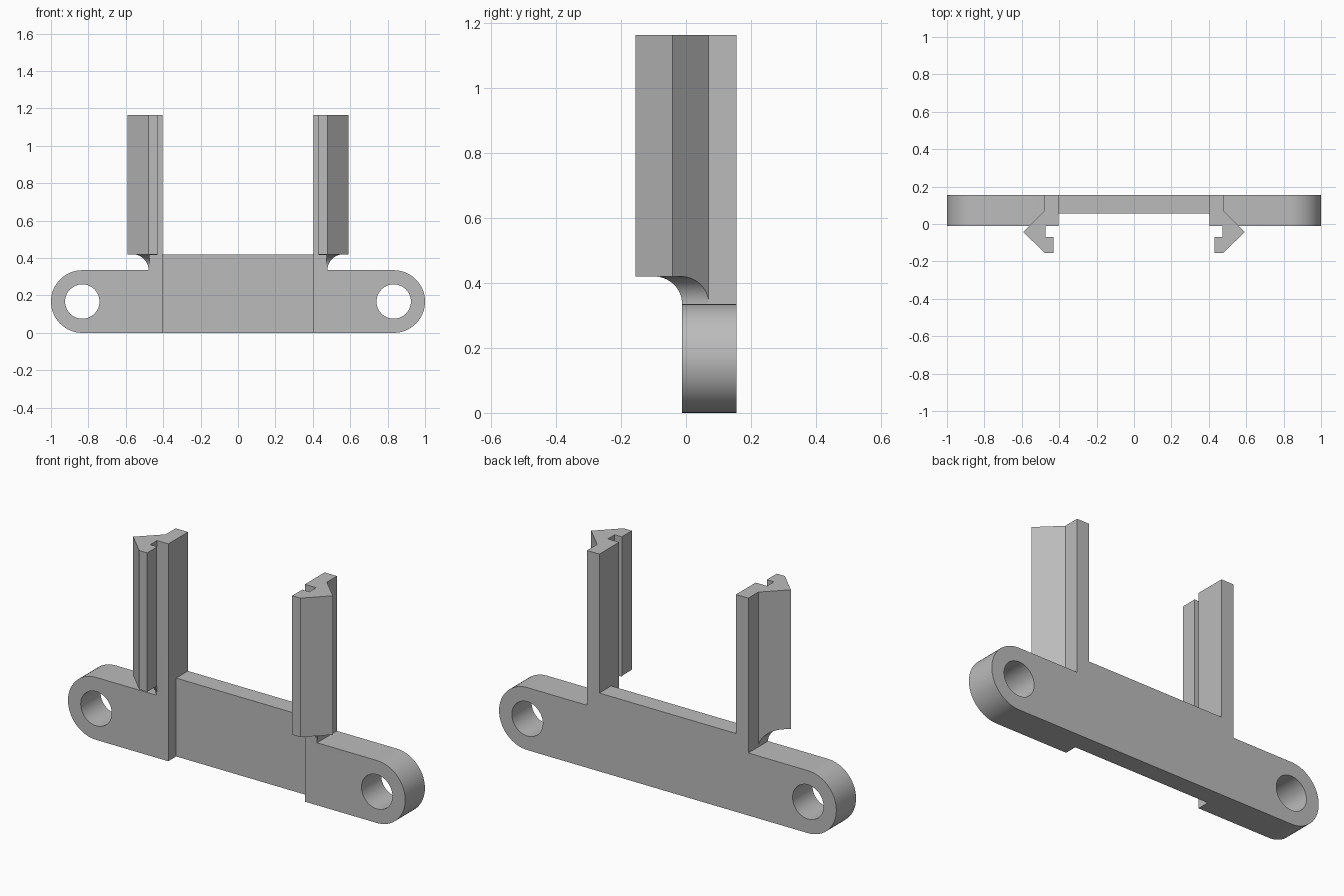
import bpy, bmesh
from math import sin, cos, pi, radians
from mathutils import Vector

cube = bpy.data.objects.get("Cube")
if cube:
    bpy.data.objects.remove(cube)

grey = bpy.data.materials.new("plain grey")
grey.use_nodes = True
grey.diffuse_color = (0.5, 0.5, 0.5, 1)
grey.node_tree.nodes["Principled BSDF"].inputs["Base Color"].default_value = (0.5, 0.5, 0.5, 1)

BACK, FRONT, RECESS = 0.155, -0.012, 0.055   # depths of the plate
ARM, MIDDLE, TOP = 0.335, 0.42, 1.165        # heights
INNER, OUTER = 0.405, 0.478                  # sides of each post
R = ARM / 2
HOLE_X = 1 - R


def arc(cx, cy, r, start, end, steps):
    angles = [radians(start + (end - start) * i / steps) for i in range(steps + 1)]
    return [(cx + r * cos(a), cy + r * sin(a)) for a in angles]


def prism(name, outline, axis, low, high):
    """Extrude a 2D outline along an axis; the outline uses the other two axes in order."""
    def place(p, d):
        co = list(p)
        co.insert("xyz".index(axis), d)
        return Vector(co)
    bm = bmesh.new()
    face = bm.faces.new([bm.verts.new(place(p, low)) for p in outline])
    moved = bmesh.ops.extrude_face_region(bm, geom=[face])["geom"]
    for v in moved:
        if isinstance(v, bmesh.types.BMVert):
            v.co["xyz".index(axis)] = high
    bmesh.ops.recalc_face_normals(bm, faces=bm.faces)
    mesh = bpy.data.meshes.new(name)
    bm.to_mesh(mesh)
    bm.free()
    mesh.materials.append(grey)
    obj = bpy.data.objects.new(name, mesh)
    bpy.context.collection.objects.link(obj)
    return obj


def combine(target, tool, operation):
    """Apply a boolean and remove the helper."""
    mod = target.modifiers.new("boolean", 'BOOLEAN')
    mod.operation, mod.solver, mod.object = operation, 'EXACT', tool
    bpy.context.view_layer.objects.active = target
    bpy.ops.object.modifier_apply(modifier=mod.name)
    bpy.data.objects.remove(tool)


def mirrored(points, side):
    return [(side * x, other) for x, other in points]


# Plate: two rounded arms with a taller middle
half = arc(HOLE_X, R, R, -90, 90, 32) + [(INNER, ARM), (INNER, MIDDLE)]
bracket = prism("bracket", half + mirrored(half, -1)[::-1], "y", FRONT, BACK)

# Recess across the front of the middle
recess = prism("recess_cutter", [(-INNER, -1), (INNER, -1), (INNER, 1), (-INNER, 1)],
               "y", -1, RECESS)
combine(bracket, recess, 'DIFFERENCE')

# Clip section: post, slanted hook, notch and lip
section = [(INNER, BACK), (OUTER, BACK), (OUTER, 0.07), (0.592, -0.042), (OUTER, -0.155),
           (0.43, -0.155), (0.43, -0.07), (0.472, -0.07), (0.472, FRONT), (INNER, FRONT)]
fillet = MIDDLE - ARM

for side, word in ((1, "left"), (-1, "right")):
    clip = prism(word + "_clip", mirrored(section, side), "z", 0.2, TOP)

    # Curved undercuts below the hook, outward and forward
    curve = arc(OUTER + fillet, ARM, fillet, 180, 90, 16)
    under = [(OUTER, 0.1)] + curve + [(0.8, MIDDLE), (0.8, 0.1)]
    combine(clip, prism("side_cutter", mirrored(under, side), "y", -1, 1), 'DIFFERENCE')
    curve = arc(FRONT - fillet, ARM, fillet, 0, 90, 16)
    under = [(FRONT, 0.1)] + curve + [(-0.4, MIDDLE), (-0.4, 0.1)]
    combine(clip, prism("front_cutter", under, "x", -1, 1), 'DIFFERENCE')

    combine(bracket, clip, 'UNION')

    # Screw hole through the arm
    hole = prism("hole_cutter", arc(side * HOLE_X, R, 0.092, 0, 360, 48)[:-1], "y", -1, 1)
    combine(bracket, hole, 'DIFFERENCE')

# Smooth the curves, keep the edges sharp
bpy.ops.object.select_all(action='DESELECT')
bracket.select_set(True)
bpy.context.view_layer.objects.active = bracket
bpy.ops.object.shade_smooth_by_angle(angle=radians(30))
